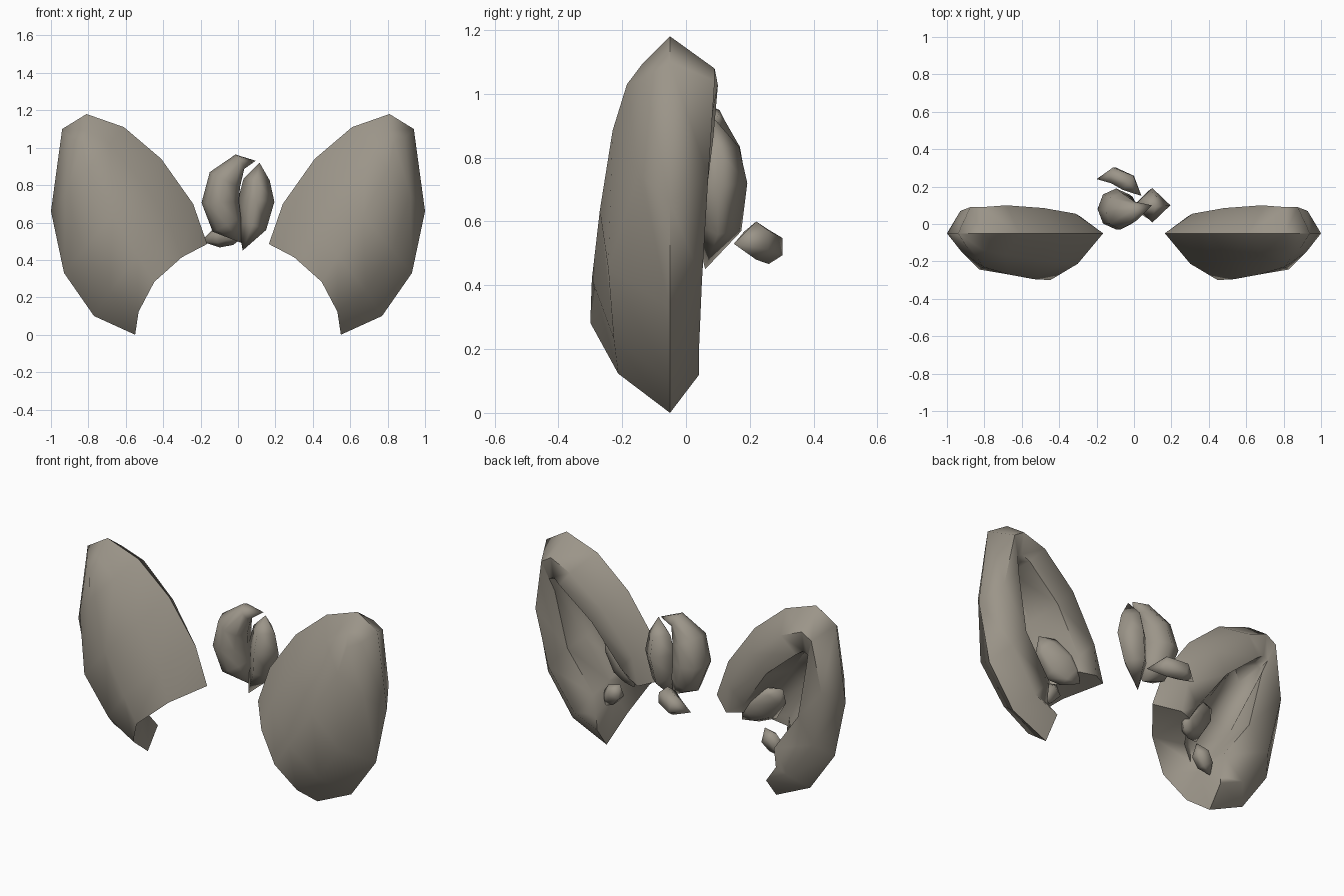
import bpy, math
from mathutils import Vector

cube = bpy.data.objects.get("Cube")
if cube:
    bpy.data.objects.remove(cube, do_unlink=True)

mat = bpy.data.materials.new("taupe_shell")
mat.use_nodes = True
COLOUR = (0.33, 0.30, 0.25, 1)
mat.diffuse_color = COLOUR
mat.node_tree.nodes["Principled BSDF"].inputs["Base Color"].default_value = COLOUR


def build(name, verts, faces, angle, mirrored=False):
    if mirrored:
        verts = [(-x, y, z) for x, y, z in verts]
    mesh = bpy.data.meshes.new(name)
    mesh.from_pydata([tuple(v) for v in verts], [], faces)
    mesh.materials.append(mat)
    obj = bpy.data.objects.new(name, mesh)
    bpy.context.collection.objects.link(obj)
    bpy.ops.object.select_all(action="DESELECT")
    obj.select_set(True)
    bpy.context.view_layer.objects.active = obj
    bpy.ops.object.mode_set(mode="EDIT")
    bpy.ops.mesh.select_all(action="SELECT")
    bpy.ops.mesh.normals_make_consistent(inside=False)
    bpy.ops.object.mode_set(mode="OBJECT")
    bpy.ops.object.shade_smooth_by_angle(angle=math.radians(angle))


def kernel(name, path, radii, depth, sides=6, mirrored=False, twist=0):
    """Pointed nut piece: rings along a path that closes to a tip at each end."""
    path = [Vector(p) for p in path]
    c, s = math.cos(twist), math.sin(twist)
    verts, faces = [path[0]], []
    for i, r in enumerate(radii, 1):
        along = (path[i + 1] - path[i - 1]).normalized()
        flat = along.cross(Vector((0, 1, 0))).normalized()
        up = flat.cross(along)
        side, back = flat * c - up * s, up * c + flat * s
        for k in range(sides):
            a = math.tau * k / sides
            verts.append(path[i] + side * r * math.cos(a) + back * r * depth * math.sin(a))
    verts.append(path[-1])
    last = len(verts) - 1
    for k in range(sides):
        n = (k + 1) % sides
        faces.append((0, 1 + k, 1 + n))
        for i in range(len(radii) - 1):
            b = 1 + i * sides
            faces.append((b + k, b + n, b + sides + n, b + sides + k))
        faces.append((last, last - sides + n, last - sides + k))
    build(name, verts, faces, 95, mirrored)


# Shell rows from tip to broken edge:
# inner rim (x, z), outer rim (x, z), front depth, outer fullness, bow (x, z),
# back ridge y at the inner and outer side
RIM_Y = -0.05
ROWS = [
    ((.81, 1.18), (.94, 1.10), .135, .6, (-.04, -.11), .09, .09),
    ((.61, 1.11), (1.0, .66), .18, .55, (0, 0), .10, .07),
    ((.41, .94), (.93, .33), .22, .88, (0, 0), .085, .05),
    ((.24, .70), (.77, .10), .245, .72, (.03, .02), .055, .04),
    ((.165, .485), (.55, 0), .25, .65, (.09, .04), .04, .04),
]
# Ridge inset, inner and outer lip inset, ridge shift, lip shift, lip sink
BAND = {0: (.04, .06, .06, (-.03, -.08), (-.05, -.19), .02),
        4: (.10, .14, .14, (.06, .04), (.12, .08), .04)}
MIDDLE_BAND = (.11, .24, .28, (0, 0), (0, 0), .02)


def shell_verts():
    verts = []
    for i, (left, right, depth, full, bow, ridge_l, ridge_r) in enumerate(ROWS):
        left, right, bow = Vector(left), Vector(right), Vector(bow)
        span = right - left
        unit = span.normalized()
        ins, lip_l, lip_r, shift, lip_shift, sink = BAND.get(i, MIDDLE_BAND)
        shift, lip_shift = Vector(shift), Vector(lip_shift)

        def put(p, y):
            verts.append((p.x, y, p.y))

        # Outer skin
        for t, f in ((0, 0), (.2, .65), (.5, 1), (.8, full), (1, 0)):
            put(left + span * t + bow * min(f, .65 + (t == .5)), RIM_Y - depth * f)
        # Back ridge, lip and cavity floor
        put(right - unit * ins + shift, ridge_r)
        put(right - unit * lip_r + lip_shift, ridge_r - sink)
        for t, f in ((.63, .6), (.5, 1), (.37, .6)):
            if i == 0:
                put(left + span * t + lip_shift * 1.1, .01)
            else:
                put(left + span * t + bow * f + lip_shift * .75, RIM_Y - (depth - .11) * f)
        put(left + unit * lip_l + lip_shift, ridge_l - sink)
        put(left + unit * ins + shift, ridge_l)
    return verts


def shell_faces():
    n, faces = 12, []
    for i in range(len(ROWS) - 1):
        for k in range(n):
            m = (k + 1) % n
            faces.append((i * n + k, i * n + m, i * n + n + m, i * n + n + k))
    # Closed tip
    faces += [(0, 1, 2, 3, 4), (0, 4, 5, 11), (11, 5, 6, 10), (10, 6, 7, 8, 9)]
    # Thickness at the broken edge
    b = n * (len(ROWS) - 1)
    for cap in ((0, 11, 10, 9, 1), (1, 9, 8, 2), (2, 8, 7, 3), (3, 7, 6, 5, 4)):
        faces.append(tuple(b + k for k in cap))
    return faces


# Two shell halves, each holding two nut pieces
for label, flip in (("left", False), ("right", True)):
    build(label + "_shell", shell_verts(), shell_faces(), 62, flip)
    kernel(label + "_shell_kernel",
           [(.58, -.07, .62), (.53, -.07, .57), (.45, -.06, .49), (.39, -.04, .44), (.35, -.02, .40)],
           [.075, .11, .07], .5, 6, flip, .5)
    kernel(label + "_shell_crumb",
           [(.47, -.06, .37), (.50, -.06, .32), (.54, -.07, .27), (.57, -.07, .22)],
           [.055, .05], .8, 5, flip)

# Loose nut pieces in the middle
kernel("crescent_kernel",
       [(.095, .10, .93), (.01, .07, .925), (-.07, .07, .83), (-.095, .08, .71), (-.06, .08, .59), (.02, .09, .49)],
       [.045, .09, .10, .085], 1.1, 8)
kernel("spindle_kernel",
       [(.115, .09, .92), (.10, .10, .83), (.098, .10, .72), (.075, .10, .58), (.025, .06, .45)],
       [.07, .097, .078], .95, 4)
kernel("small_kernel",
       [(-.20, .24, .50), (-.11, .26, .52), (-.03, .22, .54), (.04, .15, .53)],
       [.055, .06], .9, 6)
